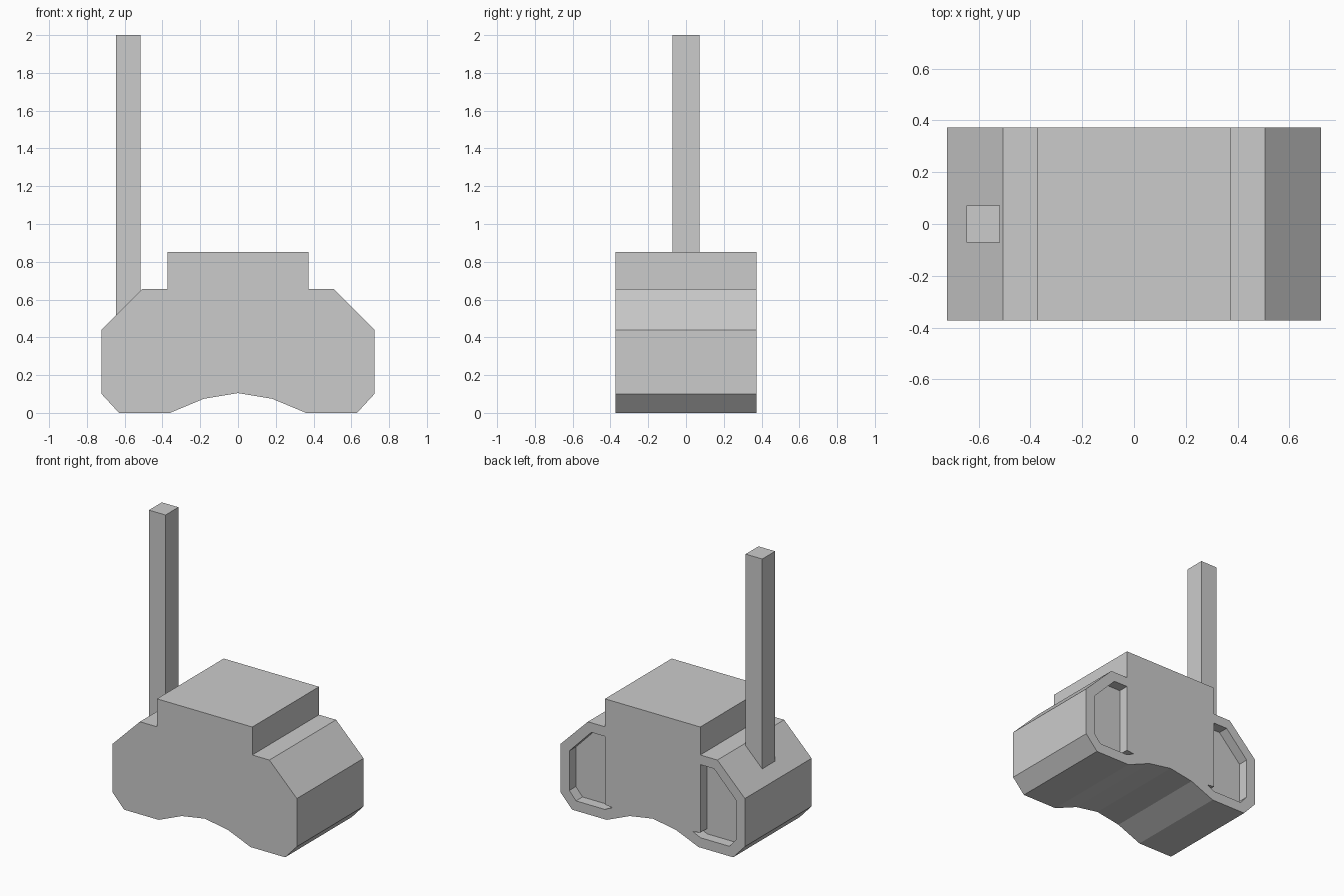
import bpy, bmesh

if "Cube" in bpy.data.objects:
    bpy.data.objects.remove(bpy.data.objects["Cube"])


def prism(name, pts, y0, y1):
    """Extrude an x/z outline along y."""
    bm = bmesh.new()
    face = bm.faces.new([bm.verts.new((x, y0, z)) for x, z in pts])
    ext = bmesh.ops.extrude_face_region(bm, geom=[face])
    verts = [g for g in ext["geom"] if isinstance(g, bmesh.types.BMVert)]
    bmesh.ops.translate(bm, verts=verts, vec=(0, y1 - y0, 0))
    bmesh.ops.recalc_face_normals(bm, faces=bm.faces)
    mesh = bpy.data.meshes.new(name)
    bm.to_mesh(mesh)
    bm.free()
    obj = bpy.data.objects.new(name, mesh)
    bpy.context.collection.objects.link(obj)
    return obj


# Body: mirrored half outline with stepped top, chamfers and arched underside
half = [(0.18, 0.075), (0.36, 0), (0.63, 0), (0.722, 0.10), (0.722, 0.44),
        (0.507, 0.655), (0.373, 0.655), (0.373, 0.853)]
outline = [(0, 0.105)] + half + [(-x, z) for x, z in reversed(half)]
body = prism("body", outline, -0.373, 0.373)

# Two shallow recesses in the back face
recess = [(0.373, 0.587), (0.48, 0.587), (0.652, 0.41), (0.652, 0.13),
          (0.60, 0.07), (0.375, 0.07), (0.315, 0.098), (0.373, 0.105)]
for side, s in (("left", -1), ("right", 1)):
    cutter = prism(side + "_recess_cutter", [(s * x, z) for x, z in recess], 0.30, 0.45)
    cutter.hide_render = True
    cutter.hide_set(True)
    mod = body.modifiers.new(side + "_recess", 'BOOLEAN')
    mod.operation = 'DIFFERENCE'
    mod.solver = 'EXACT'
    mod.object = cutter

# Tall square antenna post standing on the sloped shoulder
prism("antenna_post", [(-0.647, 0.51), (-0.517, 0.51), (-0.517, 2), (-0.647, 2)],
      -0.072, 0.072)
